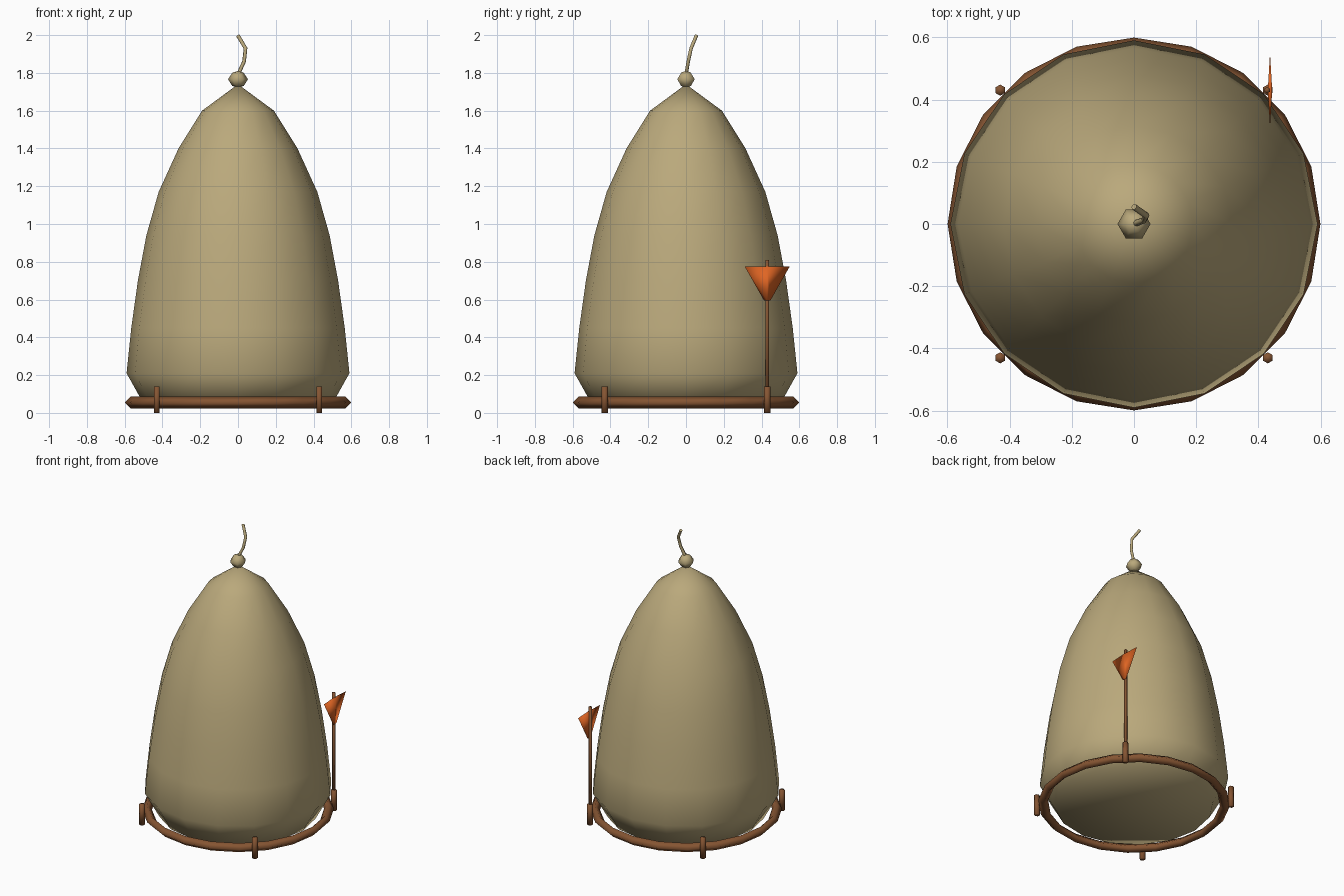
import bpy, bmesh, math

if "Cube" in bpy.data.objects:
    bpy.data.objects.remove(bpy.data.objects["Cube"], do_unlink=True)


def material(name, rgb):
    m = bpy.data.materials.new(name)
    m.use_nodes = True
    m.diffuse_color = (*rgb, 1)
    m.node_tree.nodes["Principled BSDF"].inputs["Base Color"].default_value = (*rgb, 1)
    return m


canvas = material("tan canvas", (0.49, 0.395, 0.2))
wood = material("brown wood", (0.235, 0.09, 0.032))
cloth = material("orange cloth", (0.74, 0.13, 0.017))


def finish(obj, name, mat):
    obj.name = obj.data.name = name
    obj.data.materials.append(mat)
    for p in obj.data.polygons:
        p.use_smooth = True
    return obj


def lathe(name, profile, sides, mat):
    """Spin a (radius, height) profile about z, closing both ends on the axis."""
    bm = bmesh.new()
    verts = [bm.verts.new((r, 0, z)) for r, z in profile]
    edges = [bm.edges.new(pair) for pair in zip(verts, verts[1:])]
    bmesh.ops.spin(bm, geom=verts + edges, cent=(0, 0, 0), axis=(0, 0, 1),
                   angle=math.tau, steps=sides, use_duplicate=False)
    bmesh.ops.remove_doubles(bm, verts=bm.verts, dist=0.0005)
    bmesh.ops.recalc_face_normals(bm, faces=bm.faces)
    mesh = bpy.data.meshes.new(name)
    bm.to_mesh(mesh)
    bm.free()
    obj = bpy.data.objects.new(name, mesh)
    bpy.context.collection.objects.link(obj)
    finish(obj, name, mat)


def post(name, x, y, low, high, radius):
    bpy.ops.mesh.primitive_cylinder_add(vertices=6, radius=radius, depth=high - low,
                                        location=(x, y, (low + high) / 2))
    finish(bpy.context.object, name, wood)


# Bag body with a gathered peak and flat closed underside
lathe("bag_body", [(0, 0.04), (0.495, 0.04), (0.59, 0.21), (0.565, 0.45),
                   (0.53, 0.7), (0.485, 0.94), (0.42, 1.17), (0.315, 1.4),
                   (0.19, 1.6), (0, 1.74)], 16, canvas)

# Knot at the peak
lathe("top_knot", [(0, 1.722), (0.03, 1.731), (0.053, 1.766), (0.029, 1.802), (0, 1.81)],
      6, canvas)

# Loose cord end rising from the knot
curve = bpy.data.curves.new("cord_end", "CURVE")
curve.dimensions = "3D"
curve.bevel_depth = 0.01
curve.bevel_resolution = 1
curve.use_fill_caps = True
path = [(0, 0, 1.79), (0.032, 0.012, 1.86), (0.04, 0.027, 1.93), (0, 0.055, 1.997)]
spline = curve.splines.new("POLY")
spline.points.add(len(path) - 1)
for point, co in zip(spline.points, path):
    point.co = (*co, 1)
spline.use_smooth = True
curve.materials.append(canvas)
bpy.context.collection.objects.link(bpy.data.objects.new("cord_end", curve))

# Wooden hoop around the base
bpy.ops.mesh.primitive_torus_add(major_segments=20, minor_segments=4, major_radius=0.568,
                                 minor_radius=0.031, location=(0, 0, 0.055))
finish(bpy.context.object, "base_hoop", wood)

# Pegs pinning the hoop
for side, x in (("left", 0.43), ("right", -0.43)):
    for end, y in (("front", -0.43), ("back", 0.43)):
        post(f"{end}_{side}_peg", x, y, 0, 0.14, 0.018)

# Marker pole with a thin tapering pennant
post("flag_pole", 0.428, 0.43, 0.05, 0.81, 0.01)
bpy.ops.mesh.primitive_cone_add(vertices=4, radius1=0.017, radius2=0.119, depth=0.18,
                                location=(0.437, 0.43, 0.685))
flag = finish(bpy.context.object, "flag", cloth)
for v in flag.data.vertices:
    v.co.x *= 0.06
